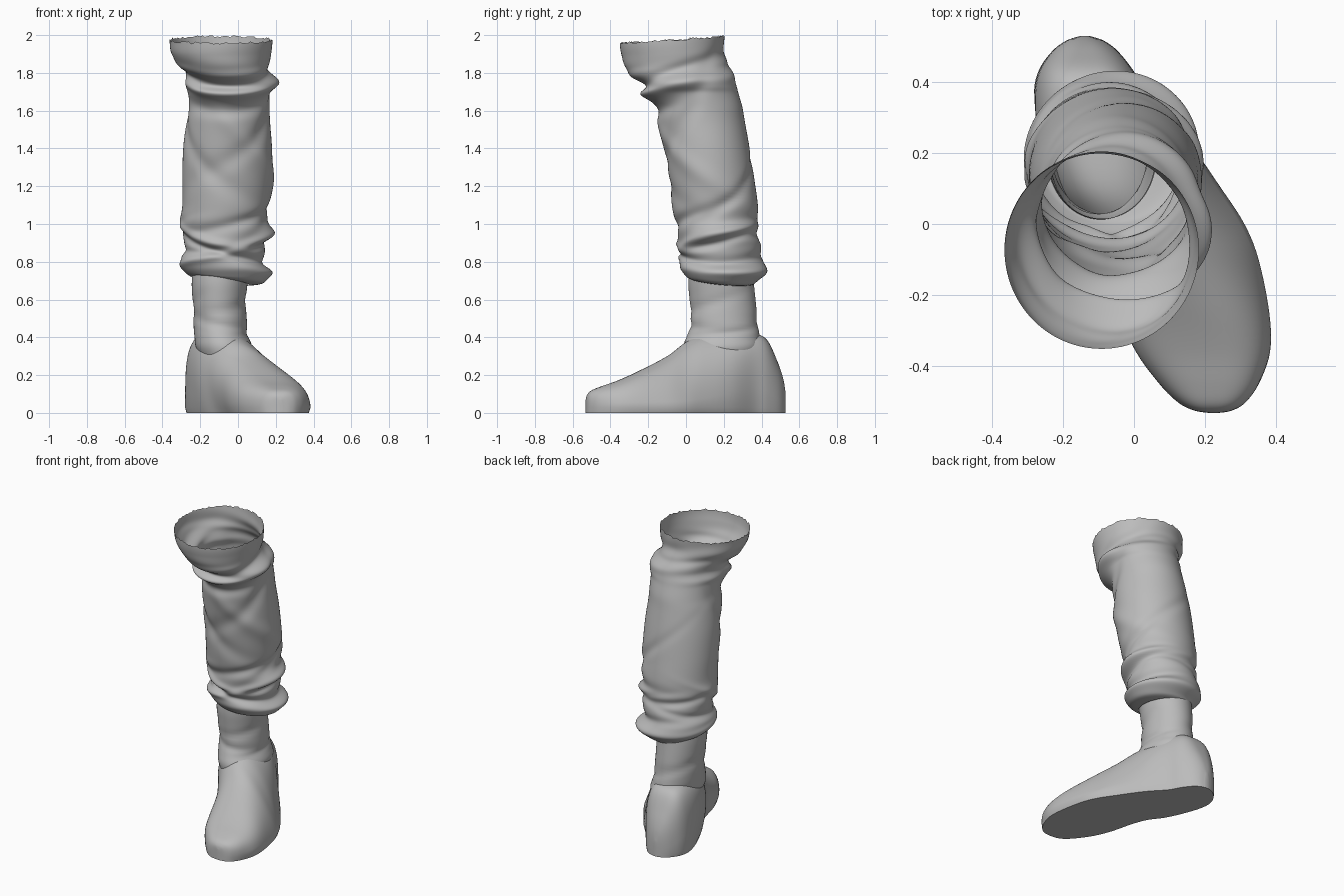
import bpy, bmesh, random
from math import sin, cos, pi, exp, radians, copysign

if "Cube" in bpy.data.objects:
    bpy.data.objects.remove(bpy.data.objects["Cube"])

random.seed(4)
grey = bpy.data.materials.new("plain grey")
grey.use_nodes = True
COLOUR = (0.5, 0.5, 0.5, 1)
grey.diffuse_color = COLOUR
grey.node_tree.nodes["Principled BSDF"].inputs["Base Color"].default_value = COLOUR


def smooth_rows(rows, steps):
    """Resample a short table of rows with a Catmull-Rom curve."""
    out = []
    for i in range(len(rows) - 1):
        quad = [rows[max(i - 1, 0)], rows[i], rows[i + 1], rows[min(i + 2, len(rows) - 1)]]
        for s in range(steps):
            t = s / steps
            out.append([b + 0.5 * t * (c - a + t * (2 * a - 5 * b + 4 * c - d
                        + t * (3 * (b - c) + d - a))) for a, b, c, d in zip(*quad)])
    out.append(list(rows[-1]))
    return out


def loft(name, rings, capped=False):
    """Skin a list of closed rings, optionally closing both ends."""
    bm = bmesh.new()
    loops = [[bm.verts.new(p) for p in ring] for ring in rings]
    for lo, hi in zip(loops, loops[1:]):
        for i in range(len(lo)):
            bm.faces.new((lo[i - 1], lo[i], hi[i], hi[i - 1]))
    if capped:
        bm.faces.new(loops[0])
        bm.faces.new(loops[-1])
    bmesh.ops.recalc_face_normals(bm, faces=bm.faces)
    mesh = bpy.data.meshes.new(name)
    bm.to_mesh(mesh)
    bm.free()
    mesh.materials.append(grey)
    obj = bpy.data.objects.new(name, mesh)
    bpy.context.collection.objects.link(obj)
    bpy.ops.object.select_all(action='DESELECT')
    obj.select_set(True)
    bpy.context.view_layer.objects.active = obj
    bpy.ops.object.shade_smooth_by_angle(angle=radians(60))
    return obj


def fold_depth(folds, a, z):
    """Cloth folds: peak height, droop, slope, facing angle, width, depth."""
    total = 0
    for peak, droop, slope, facing, width, depth in folds:
        turn = (a - radians(facing) + pi) % (2 * pi) - pi
        line = peak + droop * (1 - cos(turn)) + slope * turn
        window = (0.5 + 0.5 * cos(turn)) ** 1.5
        total += depth * window * exp(-((z - line) / width) ** 2)
    return total


def cloth_tube(rows, folds, steps, sides, adjust=None):
    """Rings from rows of height, x range and y range, with folds pushed in."""
    rings = []
    for k, (z, x0, x1, y0, y1) in enumerate(smooth_rows(rows, steps)):
        ring = []
        for i in range(sides):
            a = 2 * pi * i / sides
            d = fold_depth(folds, a, z)
            x = (x0 + x1) / 2 + ((x1 - x0) / 2 + d) * cos(a)
            y = (y0 + y1) / 2 + ((y1 - y0) / 2 + d) * sin(a)
            ring.append((x, y, adjust(k, a, z) if adjust else z))
        rings.append(ring)
    return rings


# Trouser leg, from the open torn rim down to the hem tucked against the sock
trouser_rows = [
    (1.98, -.38, .16, -.33, .215), (1.91, -.37, .155, -.322, .22),
    (1.84, -.32, .16, -.312, .235), (1.78, -.275, .18, -.275, .248),
    (1.73, -.275, .19, -.225, .267), (1.69, -.268, .18, -.215, .278),
    (1.62, -.262, .17, -.165, .298),
    (1.54, -.275, .17, -.145, .312), (1.4, -.29, .18, -.12, .337),
    (1.25, -.295, .18, -.095, .36), (1.1, -.295, .17, -.075, .38),
    (1.02, -.305, .16, -.06, .375), (.95, -.295, .175, -.045, .385),
    (.88, -.285, .145, -.04, .4), (.81, -.3, .135, -.035, .41),
    (.75, -.295, .145, -.02, .4), (.71, -.265, .13, 0, .37),
    (.70, -.24, .06, .015, .36),
]
trouser_folds = [
    # rim: pushed out at one front corner, pinched at one back corner
    (1.95, 0, 0, -45, .13, .03), (1.95, 0, 0, 150, .1, -.022),
    # knee: swags hanging across the front
    (1.78, .07, 0, -90, .03, .016), (1.735, .08, .01, -85, .028, -.018),
    (1.685, .08, -.01, -95, .028, .03), (1.6, .09, .02, -80, .04, -.016),
    (1.76, 0, .02, 10, .035, .022), (1.85, 0, .05, 20, .04, -.016),
    (1.8, 0, -.05, 180, .04, -.012), (1.84, 0, .03, 90, .025, -.008),
    # shin: long soft diagonals
    (1.45, .1, .2, -50, .06, -.013), (1.32, .05, -.18, -30, .07, .012),
    (1.3, .1, -.2, -120, .06, -.012), (1.12, .04, .16, 20, .04, -.012),
    # gathered cloth above the hem
    (1.02, .02, .06, -60, .03, -.014), (.95, -.03, .05, 0, .03, .022),
    (.89, .03, .04, -20, .024, -.02), (.9, .05, -.06, -110, .025, .016),
    (.84, .04, -.05, -90, .022, -.018), (.82, -.02, .03, 40, .028, -.016),
    (.96, .02, .03, 110, .025, -.012), (.765, -.01, 0, 22, .035, .044),
    (.79, .02, .04, -140, .025, .012), (.86, .02, -.03, 170, .025, -.012),
]


def trouser_height(k, a, z):
    rim = min(max((z - 1.8) / .18, 0), 1)
    hem = min(max((.9 - z) / .2, 0), 1)
    teeth = random.uniform(-.007, .006) if k == 0 else 0
    return z + rim * (.018 * sin(a) - .004) + teeth - hem * .028 * cos(a - .6)


loft("trouser_leg", cloth_tube(trouser_rows, trouser_folds, 9, 120, trouser_height))

# Close-fitting sock over the ankle, running down inside the shoe
sock_rows = [
    (.76, -.24, .06, .015, .355), (.68, -.245, .05, .012, .36),
    (.58, -.24, .042, .02, .37), (.46, -.235, .05, .02, .382),
    (.40, -.23, .058, 0, .39), (.34, -.22, .075, -.015, .39), (.25, -.17, .05, 0, .34),
]
sock_folds = [
    (.55, .03, .03, -60, .03, -.008), (.47, .02, -.03, -100, .025, -.009),
    (.52, .03, .04, 130, .03, -.006), (.42, .02, .02, 0, .02, -.008),
]
loft("sock", cloth_tube(sock_rows, sock_folds, 6, 64))

# Soft shoe: stations from toe to heel
# each is y, right edge, left edge, top height, ridge x, roundness
shoe_rows = [
    (-.531, .215, .235, .07, .225, .7), (-.524, .17, .275, .095, .22, .7),
    (-.502, .125, .312, .118, .22, .7),
    (-.45, .072, .35, .14, .21, .7), (-.36, .008, .382, .172, .18, .75),
    (-.25, -.04, .38, .222, .14, .85), (-.1, -.08, .35, .30, .06, .95),
    (0, -.12, .31, .375, -.02, 1), (.1, -.19, .245, .42, -.07, .9),
    (.25, -.255, .14, .42, -.1, .68), (.36, -.28, .04, .42, -.12, .58),
    (.43, -.268, -.002, .385, -.13, .62), (.485, -.23, -.045, .27, -.137, .7),
    (.515, -.19, -.085, .18, -.14, .75), (.528, -.15, -.125, .1, -.14, .75),
]
shoe_rings = []
for y, x0, x1, top, ridge, roundness in smooth_rows(shoe_rows, 5):
    mid, half = (x0 + x1) / 2, (x1 - x0) / 2
    ring = [(mid - half * .95, y, 0), (mid + half * .95, y, 0)]
    for i in range(33):
        a = pi * i / 32
        rise = max(sin(a), 0) ** roundness
        side = copysign(abs(cos(a)) ** roundness, cos(a))
        ring.append((mid + half * side + (ridge - mid) * rise, y, .03 + (top - .03) * rise))
    shoe_rings.append(ring)
loft("shoe", shoe_rings, capped=True)
